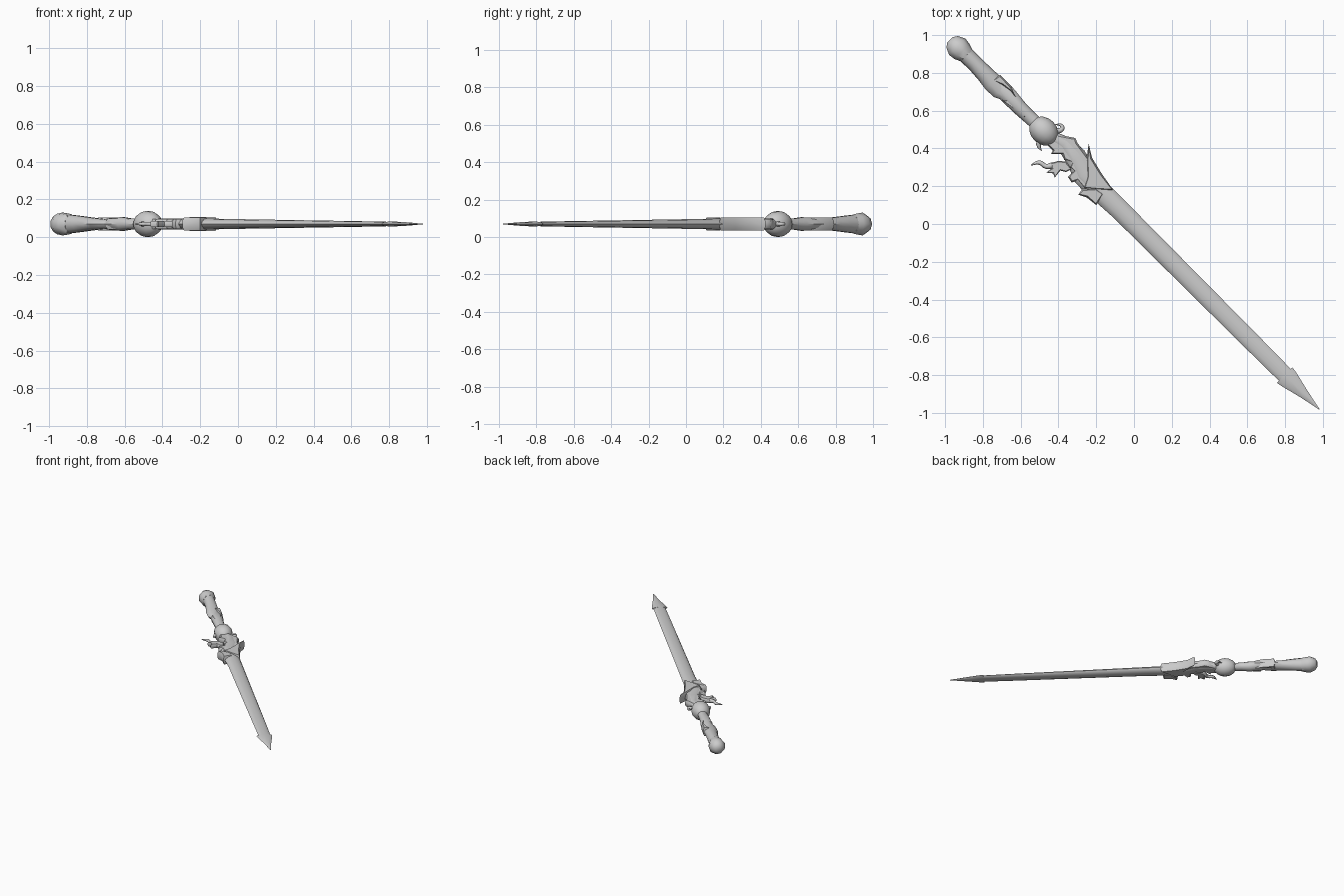
import bpy, bmesh, math
from mathutils import Vector

if "Cube" in bpy.data.objects:
    bpy.data.objects.remove(bpy.data.objects["Cube"])

ZC = 0.07
R2 = math.sqrt(0.5)
ALONG = Vector((R2, -R2, 0))     # pommel to tip
ACROSS = Vector((R2, R2, 0))     # across the blade


def finish(bm, name, angle=40):
    bmesh.ops.recalc_face_normals(bm, faces=bm.faces)
    me = bpy.data.meshes.new(name)
    bm.to_mesh(me)
    bm.free()
    ob = bpy.data.objects.new(name, me)
    bpy.context.collection.objects.link(ob)
    bpy.ops.object.select_all(action='DESELECT')
    ob.select_set(True)
    bpy.context.view_layer.objects.active = ob
    bpy.ops.object.shade_smooth_by_angle(angle=math.radians(angle))
    return ob


def loft(name, rings, n=12, power=1.0, angle=40):
    """Rings of (distance along, shift across, half width, half thickness)."""
    bm = bmesh.new()
    loops = []
    for s, t, w, h in rings:
        loop = []
        for i in range(n):
            a = 2 * math.pi * i / n
            c, q = math.cos(a), math.sin(a)
            q = math.copysign(abs(q) ** power, q)
            p = ALONG * s + ACROSS * (t + w * c)
            loop.append(bm.verts.new((p.x, p.y, ZC + h * q)))
        loops.append(loop)
    for a, b in zip(loops, loops[1:]):
        for i in range(n):
            j = (i + 1) % n
            bm.faces.new((a[i], a[j], b[j], b[i]))
    bm.faces.new(loops[0])
    bm.faces.new(loops[-1])
    return finish(bm, name, angle)


def plate(name, pts, h, rim=0.009):
    """Flat ornament with a thin rim and raised middle."""
    bm = bmesh.new()
    e = h * 0.45
    base = bm.faces.new([bm.verts.new((x, y, ZC - e)) for x, y in pts])
    out = bmesh.ops.extrude_face_region(bm, geom=[base], use_keep_orig=True)['geom']
    bmesh.ops.translate(bm, verts=[v for v in out if isinstance(v, bmesh.types.BMVert)],
                        vec=(0, 0, 2 * e))
    bmesh.ops.recalc_face_normals(bm, faces=bm.faces)
    caps = [f for f in bm.faces if abs(f.normal.z) > 0.9]
    bmesh.ops.inset_region(bm, faces=caps, thickness=rim, depth=h - e)
    bmesh.ops.triangulate(bm, faces=[f for f in bm.faces if len(f.verts) > 4])
    return finish(bm, name, 50)


def horn(name, pts, radii):
    """Tapered curved tube."""
    cu = bpy.data.curves.new(name, 'CURVE')
    cu.dimensions = '3D'
    cu.bevel_depth = 1
    cu.bevel_resolution = 1
    cu.resolution_u = 4
    cu.use_fill_caps = True
    sp = cu.splines.new('BEZIER')
    sp.bezier_points.add(len(pts) - 1)
    for bp, (x, y), r in zip(sp.bezier_points, pts, radii):
        bp.co = (x, y, ZC)
        bp.radius = r
        bp.handle_left_type = bp.handle_right_type = 'AUTO'
    ob = bpy.data.objects.new(name, cu)
    bpy.context.collection.objects.link(ob)
    bpy.ops.object.select_all(action='DESELECT')
    ob.select_set(True)
    bpy.context.view_layer.objects.active = ob
    bpy.ops.object.convert(target='MESH')


# pommel knob
loft("pommel", [(-1.378, 0, .022, .022), (-1.362, 0, .045, .045), (-1.325, 0, .063, .062),
                (-1.29, 0, .058, .058), (-1.255, .003, .044, .052)], 9)
# grip in two overlapping sleeves
loft("upper_grip", [(-1.28, .003, .045, .053), (-1.2, .005, .043, .046), (-1.12, .003, .046, .038),
                    (-1.06, .0, .052, .032), (-1.0, -.004, .045, .027), (-.96, .0, .03, .024)], 10)
loft("lower_grip", [(-1.04, .012, .032, .022), (-.985, .012, .046, .029), (-.93, .01, .044, .036),
                    (-.87, .007, .040, .038), (-.81, .008, .037, .031), (-.75, .01, .035, .03),
                    (-.70, .01, .04, .03)], 10)
# wrap ridges crossing the grip
plate("grip_wrap", [(-.75, .76), (-.71, .79), (-.65, .73), (-.62, .665), (-.655, .70), (-.70, .735)], .034)
plate("grip_fin", [(-.70, .655), (-.66, .66), (-.60, .62), (-.57, .56), (-.62, .59)], .028)
# ball between grip and guard
ball = []
for k in range(9):
    a = math.pi * (k + .25) / 8.5
    ball.append((-.685 - .085 * math.cos(a), .01, .07 * math.sin(a), .07 * math.sin(a)))
loft("guard_ball", ball, 14)
# small horns beside the ball
horn("ball_horn_upper", [(-.45, .48), (-.405, .492), (-.38, .505), (-.385, .522), (-.415, .527)],
     [.018, .015, .012, .009, .002])
horn("ball_horn_lower", [(-.49, .45), (-.505, .42), (-.49, .387)], [.02, .013, .002])
# guard body
plate("guard_body", [(-.47, .43), (-.41, .475), (-.31, .455), (-.30, .43), (-.24, .35), (-.18, .21),
                     (-.20, .17), (-.26, .18), (-.30, .23), (-.33, .22), (-.35, .25), (-.32, .28),
                     (-.34, .30), (-.33, .325), (-.37, .34), (-.38, .37), (-.44, .37), (-.43, .39)], .026)
loft("guard_spine", [(-.64, .02, .03, .032), (-.56, .04, .045, .03), (-.46, .03, .06, .031),
                     (-.38, .0, .065, .032), (-.3, -.003, .06, .032)], 10)
# curled side ornament
plate("side_curl", [(-.44, .322), (-.40, .335), (-.36, .33), (-.33, .29), (-.36, .275), (-.39, .283),
                    (-.42, .245), (-.428, .268), (-.465, .272), (-.435, .295)], .017, .006)
horn("side_curl_tail", [(-.545, .312), (-.50, .325), (-.465, .305), (-.43, .31)],
     [.003, .012, .013, .018])
# collar spikes at the blade root
plate("long_spike", [(-.24, .425), (-.222, .35), (-.17, .265), (-.11, .18), (-.2, .18), (-.265, .19),
                     (-.25, .25), (-.252, .34)], .036)
plate("short_spike", [(-.295, .155), (-.25, .14), (-.2, .10), (-.16, .16), (-.2, .19), (-.275, .185)], .034)
# blade
loft("blade", [(-.34, -.005, .062, .03), (-.25, -.004, .058, .03), (-.1, 0, .053, .027),
               (.4, 0, .05, .021), (.9, 0, .047, .015), (1.17, 0, .044, .011)], 12, 1.2)
# barbed tip
tip = loft("blade_tip", [(1.13, -.002, .058, .013), (1.165, -.001, .052, .013), (1.27, 0, .026, .009),
                         (1.39, 0, .001, .001)], 8, 1.2, 30)
